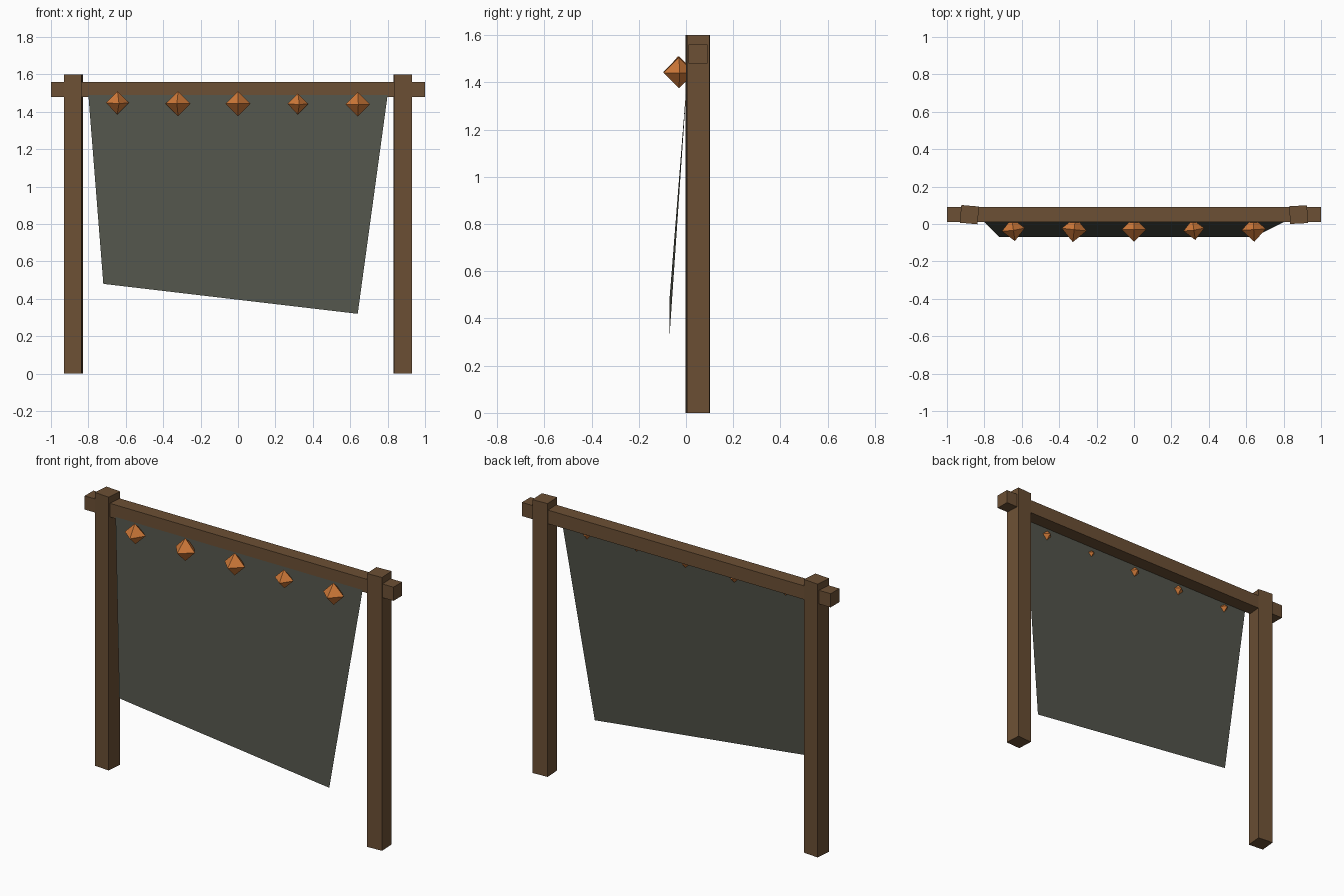
import bpy, bmesh
from math import radians
from mathutils import Matrix

cube = bpy.data.objects.get("Cube")
if cube:
    bpy.data.objects.remove(cube, do_unlink=True)


def material(name, rgb):
    m = bpy.data.materials.new(name)
    m.use_nodes = True
    m.diffuse_color = (*rgb, 1)
    m.node_tree.nodes["Principled BSDF"].inputs["Base Color"].default_value = (*rgb, 1)
    return m


wood = material("brown wood", (0.15, 0.08, 0.035))
cloth = material("grey green cloth", (0.085, 0.09, 0.07))
orange = material("orange ornament", (0.62, 0.19, 0.04))


def add_object(name, bm, mat):
    mesh = bpy.data.meshes.new(name)
    bm.to_mesh(mesh)
    bm.free()
    mesh.materials.append(mat)
    ob = bpy.data.objects.new(name, mesh)
    bpy.context.collection.objects.link(ob)
    return ob


def box(name, size, centre, turn=0):
    bm = bmesh.new()
    bmesh.ops.create_cube(bm, size=1, matrix=Matrix.Diagonal((*size, 1)))
    ob = add_object(name, bm, wood)
    ob.location = centre
    ob.rotation_euler.z = radians(turn)


# Frame: two slightly twisted posts and a crossbeam
box("right_post", (0.095, 0.095, 1.6), (-0.88, 0.05, 0.8), -5)
box("left_post", (0.095, 0.095, 1.6), (0.88, 0.05, 0.8), 3)
box("crossbeam", (2.0, 0.08, 0.08), (0, 0.05, 1.52))

# Hanging cloth: one slanted, uneven sheet
bm = bmesh.new()
corners = [(-0.8, 0.01, 1.49), (-0.72, -0.07, 0.48), (0.64, -0.07, 0.32), (0.8, 0.01, 1.49)]
bm.faces.new([bm.verts.new(c) for c in corners])
add_object("hanging_cloth", bm, cloth)

# Row of eight-sided ornaments: x, height, radius, tilt and turn
ornaments = [(-0.645, 1.448, 0.062, 4, 8), (-0.32, 1.443, 0.067, 0, -6),
             (0, 1.443, 0.066, 0, 0), (0.32, 1.442, 0.056, 3, 8),
             (0.64, 1.44, 0.065, 0, 3)]
for i, (x, z, radius, tilt, turn) in enumerate(ornaments):
    bm = bmesh.new()
    for side in (1, -1):
        bmesh.ops.create_cone(bm, segments=4, radius1=radius, radius2=0, depth=radius,
                              matrix=Matrix.Diagonal((1, 1, side, 1))
                              @ Matrix.Translation((0, 0, radius / 2)))
    bmesh.ops.remove_doubles(bm, verts=bm.verts, dist=0.001)
    bmesh.ops.recalc_face_normals(bm, faces=bm.faces)
    ob = add_object(f"ornament_{i + 1}", bm, orange)
    ob.location = (x, -0.03, z)
    ob.rotation_euler = (radians(tilt), 0, radians(turn))
